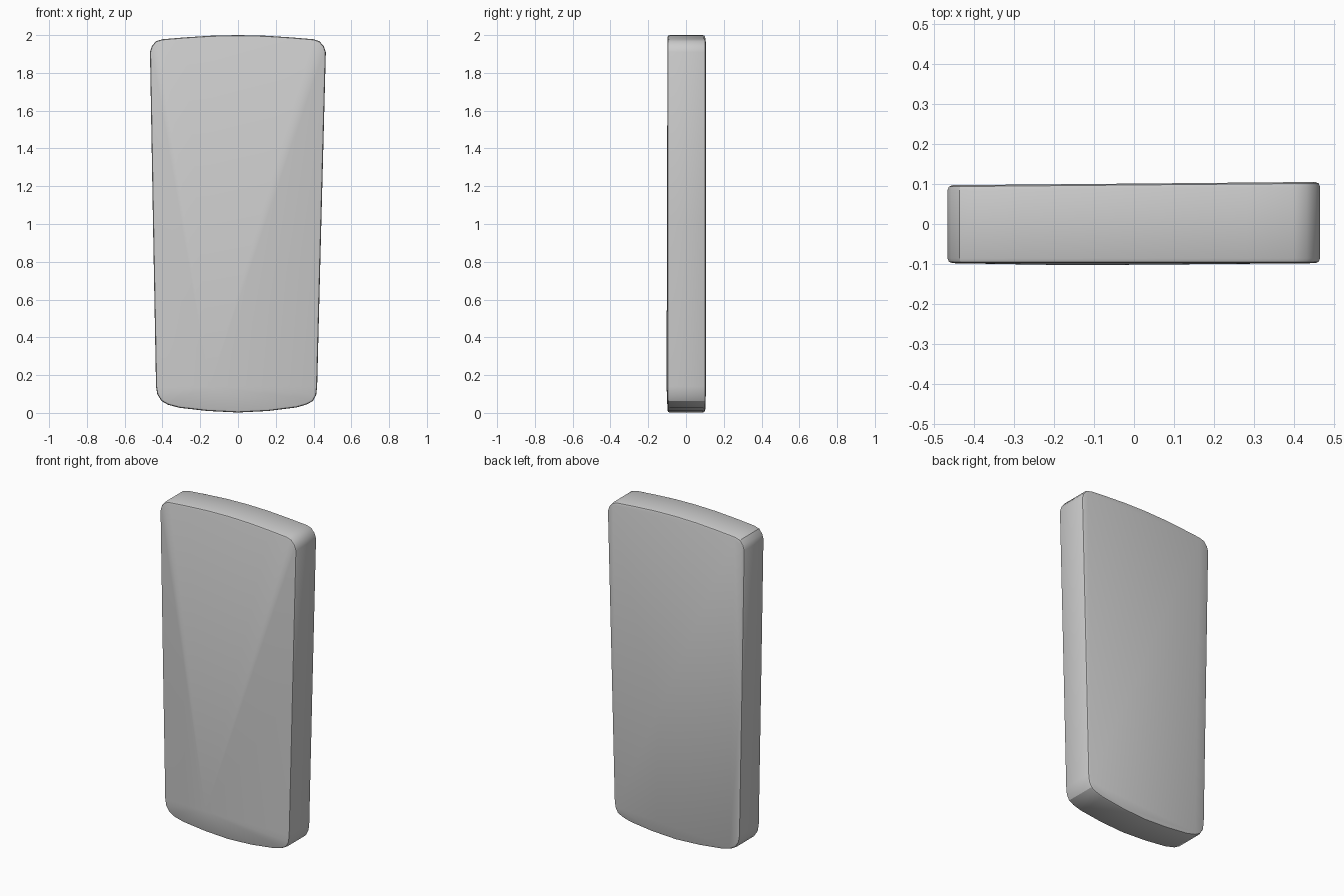
import bpy, bmesh
from mathutils import Vector

if "Cube" in bpy.data.objects:
    bpy.data.objects.remove(bpy.data.objects["Cube"])

# Outline of the slab in x, z (clockwise from the top centre)
outline = [
    (0, 2.0), (0.14, 1.997), (0.28, 1.988), (0.40, 1.978), (0.432, 1.967),
    (0.455, 1.94), (0.465, 1.91), (0.441, 1.0), (0.419, 0.14), (0.414, 0.095),
    (0.397, 0.063), (0.365, 0.045), (0.31, 0.029), (0.16, 0.01), (0, 0.002),
    (-0.16, 0.01), (-0.31, 0.027), (-0.37, 0.043), (-0.405, 0.063),
    (-0.427, 0.098), (-0.434, 0.14), (-0.45, 1.0), (-0.466, 1.91),
    (-0.457, 1.94), (-0.436, 1.967), (-0.40, 1.978), (-0.28, 1.988), (-0.14, 1.997),
]

bm = bmesh.new()
front = [bm.verts.new((x, -0.098, z)) for x, z in outline]
# The back leans very slightly outwards on the right
back = [bm.verts.new((x, 0.101 + 0.009 * x, z)) for x, z in outline]
front_face = bm.faces.new(front)
back_face = bm.faces.new(back[::-1])
n = len(outline)
for i in range(n):
    j = (i + 1) % n
    bm.faces.new((front[i], back[i], back[j], front[j]))
bmesh.ops.recalc_face_normals(bm, faces=bm.faces)

# Softened rims
rims = list(set(front_face.edges) | set(back_face.edges))
bmesh.ops.bevel(bm, geom=rims, offset=0.012, segments=2, profile=0.5, affect='EDGES')

# Faint bulge low on the front face
bm.faces.ensure_lookup_table()
big = [f for f in bm.faces if len(f.verts) == n and f.normal.y < -0.9]
for v in bmesh.ops.poke(bm, faces=big)['verts']:
    v.co = Vector((-0.15, -0.103, 0.14))

mesh = bpy.data.meshes.new("slab")
bm.to_mesh(mesh)
bm.free()
slab = bpy.data.objects.new("slab", mesh)
bpy.context.collection.objects.link(slab)
bpy.context.view_layer.objects.active = slab
slab.select_set(True)
bpy.ops.object.shade_smooth_by_angle(angle=0.5)
